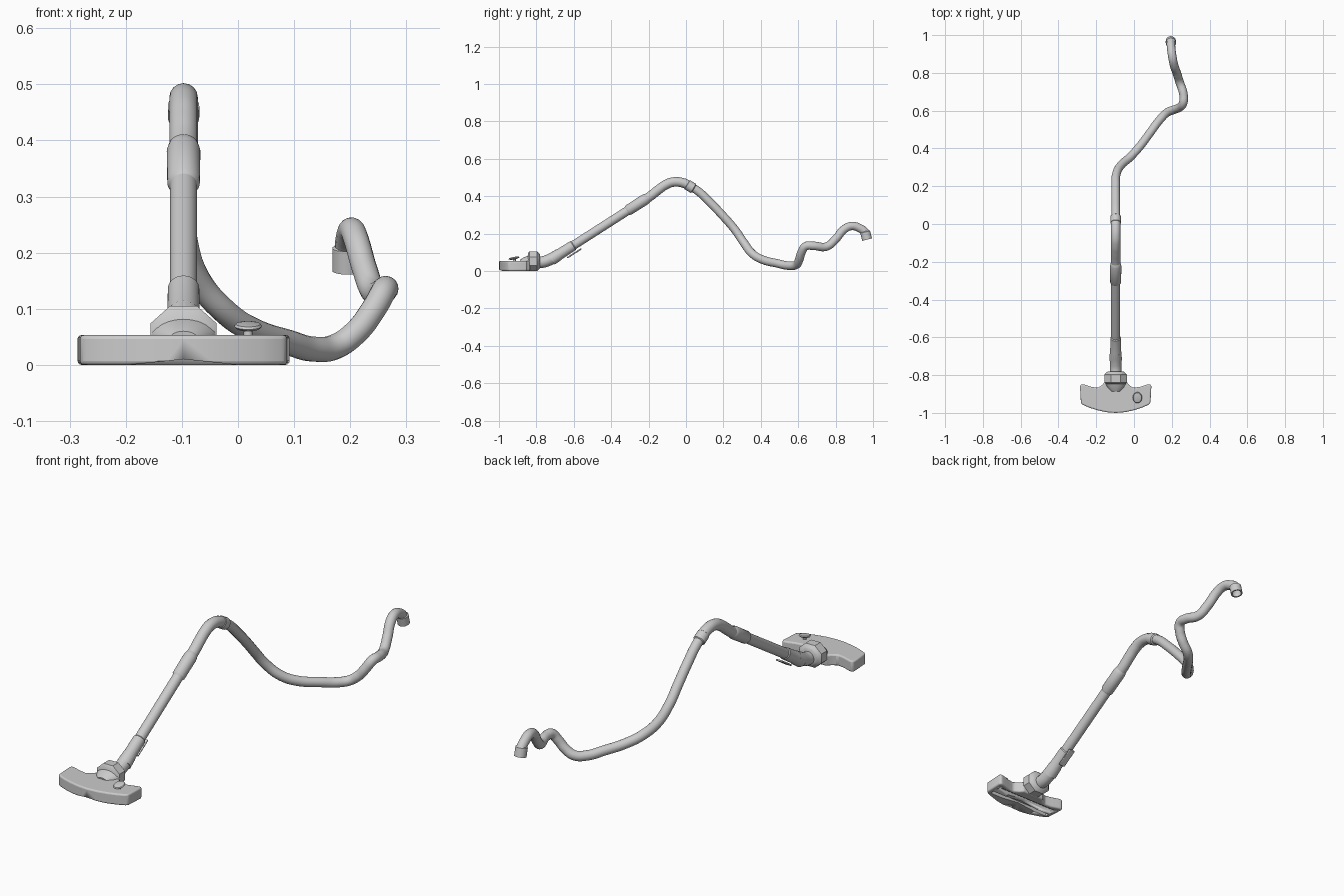
import bpy, bmesh, math
from mathutils import Vector

if "Cube" in bpy.data.objects:
    bpy.data.objects.remove(bpy.data.objects["Cube"])

CX = -0.097  # centre line of head and wand


def finish(name, bm, angle=35):
    me = bpy.data.meshes.new(name)
    bmesh.ops.recalc_face_normals(bm, faces=bm.faces)
    bm.to_mesh(me)
    bm.free()
    ob = bpy.data.objects.new(name, me)
    bpy.context.collection.objects.link(ob)
    bpy.context.view_layer.objects.active = ob
    for o in bpy.context.selected_objects:
        o.select_set(False)
    ob.select_set(True)
    bpy.ops.object.shade_smooth_by_angle(angle=math.radians(angle))
    return ob


def lathe(name, start, direction, profile, sides=32, squash=(1, 1), spin=0, closed=False):
    """Revolve (distance, radius) pairs about an axis; capped unless closed into a ring."""
    bm = bmesh.new()
    rot = Vector(direction).to_track_quat('Z', 'Y')
    rings = []
    for t, r in profile:
        ring = []
        for i in range(sides):
            a = 2 * math.pi * i / sides + spin
            p = Vector((r * squash[0] * math.cos(a), r * squash[1] * math.sin(a), t))
            ring.append(bm.verts.new(rot @ p + Vector(start)))
        rings.append(ring)
    pairs = list(zip(rings, rings[1:]))
    if closed:
        pairs.append((rings[-1], rings[0]))
    else:
        bm.faces.new(rings[0])
        bm.faces.new(rings[-1])
    for a, b in pairs:
        for i in range(sides):
            j = (i + 1) % sides
            bm.faces.new((a[i], a[j], b[j], b[i]))
    return finish(name, bm)


def tube(name, pts, radius, fill=True):
    """Smooth tube through points."""
    cu = bpy.data.curves.new(name, 'CURVE')
    cu.dimensions = '3D'
    cu.bevel_depth = radius
    cu.bevel_resolution = 6
    cu.use_fill_caps = fill
    sp = cu.splines.new('BEZIER')
    sp.resolution_u = 8
    sp.bezier_points.add(len(pts) - 1)
    for bp, p in zip(sp.bezier_points, pts):
        bp.co = p
        bp.handle_left_type = bp.handle_right_type = 'AUTO'
    tmp = bpy.data.objects.new(name + "_path", cu)
    bpy.context.collection.objects.link(tmp)
    bpy.context.view_layer.update()
    me = bpy.data.meshes.new_from_object(tmp.evaluated_get(bpy.context.evaluated_depsgraph_get()))
    bpy.data.objects.remove(tmp)
    bm = bmesh.new()
    bm.from_mesh(me)
    return finish(name, bm)


def prism(name, outline, z0, z1, bevel=0.0):
    bm = bmesh.new()
    f = bm.faces.new([bm.verts.new((x, y, z0)) for x, y in outline])
    ext = bmesh.ops.extrude_face_region(bm, geom=[f])
    bmesh.ops.translate(bm, vec=(0, 0, z1 - z0),
                        verts=[v for v in ext['geom'] if isinstance(v, bmesh.types.BMVert)])
    bmesh.ops.recalc_face_normals(bm, faces=bm.faces)
    ob = finish(name, bm)
    if bevel:
        m = ob.modifiers.new("bevel", 'BEVEL')
        m.width, m.segments, m.limit_method, m.angle_limit = bevel, 3, 'ANGLE', math.radians(40)
    return ob


def box(name, x0, x1, y0, y1, z0, z1, bevel=0.0):
    return prism(name, [(x0, y0), (x1, y0), (x1, y1), (x0, y1)], z0, z1, bevel)


def cut(ob, cutter):
    m = ob.modifiers.new("cut", 'BOOLEAN')
    m.operation, m.object, m.solver = 'DIFFERENCE', cutter, 'EXACT'
    cutter.hide_render = True
    cutter.hide_set(True)


# floor head: bowed front, waisted back
half = [(0, -1.0), (0.05, -0.996), (0.1, -0.985), (0.14, -0.972), (0.174, -0.957), (0.184, -0.948),
        (0.189, -0.86), (0.183, -0.848), (0.165, -0.85), (0.13, -0.862), (0.095, -0.868),
        (0.07, -0.852), (0.058, -0.835)]
outline = [(CX + x, y) for x, y in half] + [(CX - x, y) for x, y in reversed(half[1:])]
head = prism("floor_head", outline, 0.0, 0.053, 0.007)

# underside suction slots and raised front lip
for i, (y0, y1, w) in enumerate([(-0.945, -0.925, 0.165), (-0.905, -0.88, 0.165)]):
    cut(head, box("slot_cutter_%d" % i, CX - w, CX + w, y0, y1, -0.02, 0.018))
lip = lathe("lip_cutter", (CX, -1.1, 0), (0, 1, 0), [(0, 0.05), (0.2, 0.05)], 4, (1.9, 0.2))
cut(head, lip)

# foot pedal
lathe("pedal_stem", (0.018, -0.918, 0.045), (0, 0, 1), [(0, 0.008), (0.022, 0.008)], 16)
lathe("pedal", (0.018, -0.918, 0.062), (0, -0.2, 1),
      [(0, 0.012), (0.003, 0.022), (0.007, 0.026), (0.011, 0.023), (0.013, 0.014)], 32, (0.95, 1.15))

# swivel joint between head and wand
lathe("neck_block", (CX, -0.885, 0.045), (0, 1, 0.1),
      [(0, 0.02), (0.02, 0.034), (0.05, 0.046)], 24, (1.3, 0.75))
lathe("swivel_drum", (CX, -0.846, 0.052), (0, 1, 0),
      [(0, 0.045), (0.008, 0.057), (0.05, 0.057), (0.062, 0.045), (0.066, 0.038)],
      8, (1.12, 1.0), math.pi / 8)
tube("elbow", [(CX, -0.81, 0.046), (CX, -0.765, 0.048), (CX, -0.73, 0.06), (CX, -0.68, 0.087)], 0.031)

# straight wand
D = Vector((0, 1, 0.64)).normalized()


def on_wand(y):
    return Vector((CX, y, 0.055 + 0.64 * (y + 0.73)))


def along(y0, y1):
    return (y1 - y0) / D.y


L = along(-0.72, -0.6)
lathe("lower_sleeve", on_wand(-0.72), D,
      [(0, 0.033), (0.045, 0.031), (0.055, 0.029), (L - 0.005, 0.028), (L, 0.024)])
lathe("wand", on_wand(-0.7), D, [(0, 0.024), (along(-0.7, -0.2), 0.024)])
L = along(-0.315, -0.205)
lathe("wand_collar", on_wand(-0.315), D,
      [(0, 0.024), (0.008, 0.029), (L - 0.02, 0.030), (L - 0.005, 0.027), (L, 0.024)])

# hanger clip under the sleeve
clip = box("hanger_clip", -0.016, 0.016, -0.045, 0.045, -0.004, 0.004, 0.003)
clip.location = on_wand(-0.615) + Vector((0, 0.018, -0.034))
clip.rotation_euler = (math.atan(0.64), 0, 0)

# curved handle
tube("handle", [on_wand(-0.24), on_wand(-0.19), (CX, -0.15, 0.432), (CX, -0.11, 0.46),
                (CX, -0.07, 0.475), (CX, -0.02, 0.472), (CX, 0.03, 0.45)], 0.0255)
lathe("hose_collar", (CX, 0.005, 0.462), (0, 1, -0.6),
      [(0, 0.024), (0.003, 0.028), (0.04, 0.028), (0.044, 0.023)])

# flexible hose
tube("hose", [(CX, 0.02, 0.453), (CX, 0.06, 0.43), (CX, 0.13, 0.365), (CX, 0.2, 0.292),
              (-0.094, 0.262, 0.22), (-0.07, 0.31, 0.15), (-0.02, 0.355, 0.092), (0.03, 0.41, 0.06),
              (0.09, 0.49, 0.04), (0.135, 0.55, 0.028), (0.175, 0.59, 0.033), (0.212, 0.605, 0.06),
              (0.242, 0.618, 0.1), (0.26, 0.64, 0.132), (0.262, 0.685, 0.134), (0.242, 0.75, 0.13),
              (0.226, 0.80, 0.17), (0.211, 0.845, 0.222), (0.203, 0.885, 0.24),
              (0.197, 0.93, 0.228), (0.195, 0.96, 0.205), (0.195, 0.968, 0.19)], 0.0225, False)

# open end cuff
lathe("end_cuff", (0.195, 0.957, 0.212), (0, 0.25, -1),
      [(0, 0.022), (0.004, 0.027), (0.046, 0.027), (0.046, 0.021), (0, 0.021)], closed=True)
